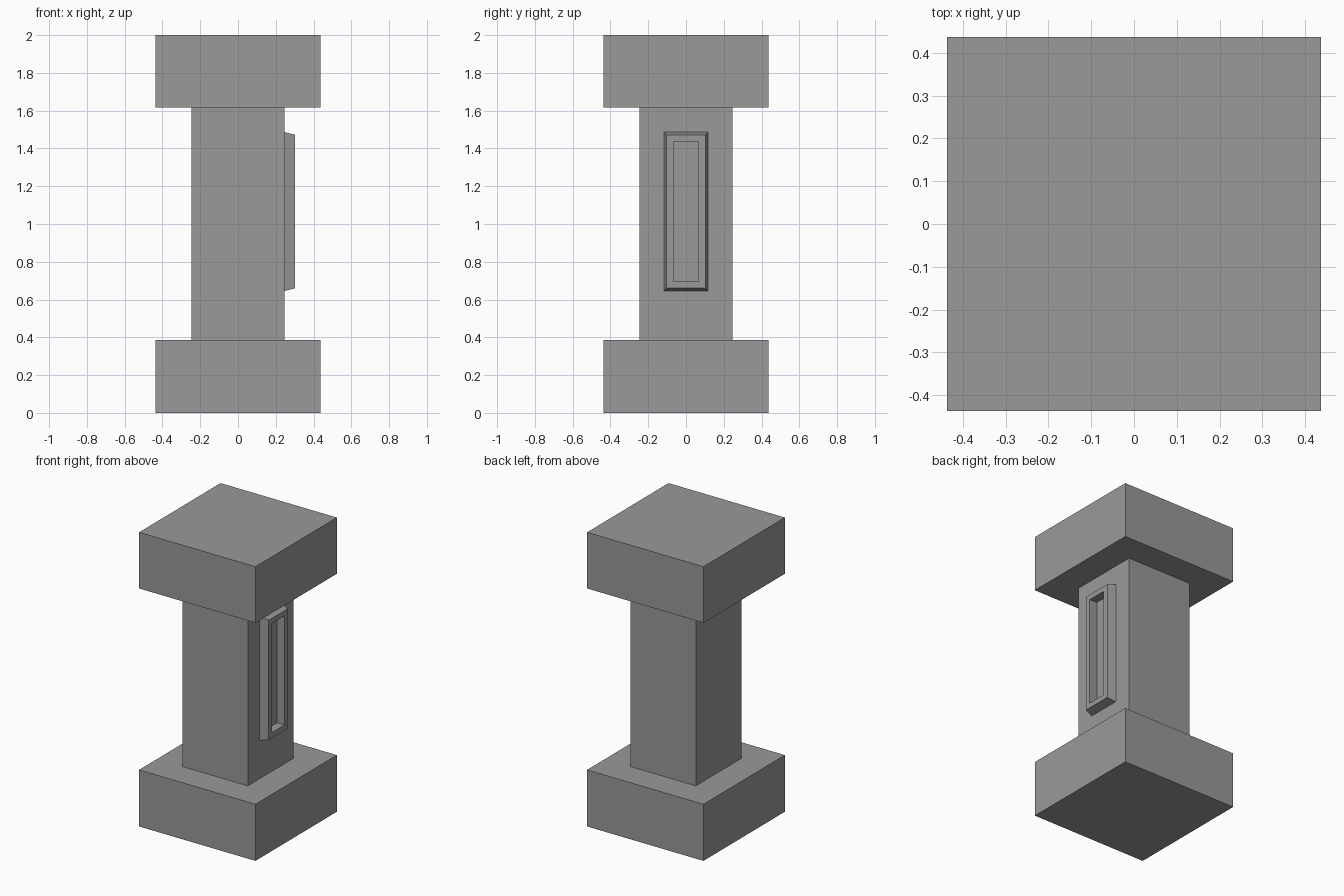
import bpy
import bmesh

default = bpy.data.objects.get("Cube")
if default:
    bpy.data.objects.remove(default, do_unlink=True)

# Single stone colour
stone = bpy.data.materials.new("grey stone")
stone.use_nodes = True
GREY = (0.32, 0.32, 0.32, 1)
stone.diffuse_color = GREY
stone.node_tree.nodes["Principled BSDF"].inputs["Base Color"].default_value = GREY


def finish(name, bm):
    bmesh.ops.recalc_face_normals(bm, faces=bm.faces)
    mesh = bpy.data.meshes.new(name)
    bm.to_mesh(mesh)
    bm.free()
    mesh.materials.append(stone)
    obj = bpy.data.objects.new(name, mesh)
    bpy.context.collection.objects.link(obj)
    return obj


def block(name, half, z0, z1):
    bm = bmesh.new()
    bmesh.ops.create_cube(bm, size=1)
    bmesh.ops.scale(bm, vec=(2 * half, 2 * half, z1 - z0), verts=bm.verts)
    bmesh.ops.translate(bm, vec=(0, 0, (z0 + z1) / 2), verts=bm.verts)
    return finish(name, bm)


# Square base, shaft and capital
SHAFT = 0.245
block("base", 0.4375, 0, 0.385)
block("shaft", SHAFT, 0.385, 1.618)
block("capital", 0.4375, 1.618, 2)

# Raised frame on the +x side: sloped outside, flat rim, straight recess
FRONT = 0.303
MID_Z = 1.066
bm = bmesh.new()
loops = []
for x, half_y, half_z in ((SHAFT, 0.117, 0.421), (FRONT, 0.103, 0.406),
                          (FRONT, 0.067, 0.371), (SHAFT + 0.001, 0.067, 0.371)):
    loops.append([bm.verts.new((x, sy * half_y, MID_Z + sz * half_z))
                  for sy, sz in ((-1, -1), (1, -1), (1, 1), (-1, 1))])
for a, b in zip(loops, loops[1:]):
    for i in range(4):
        j = (i + 1) % 4
        bm.faces.new((a[i], a[j], b[j], b[i]))
bm.faces.new(loops[-1])
bm.faces.new(loops[0])
finish("panel_frame", bm)
